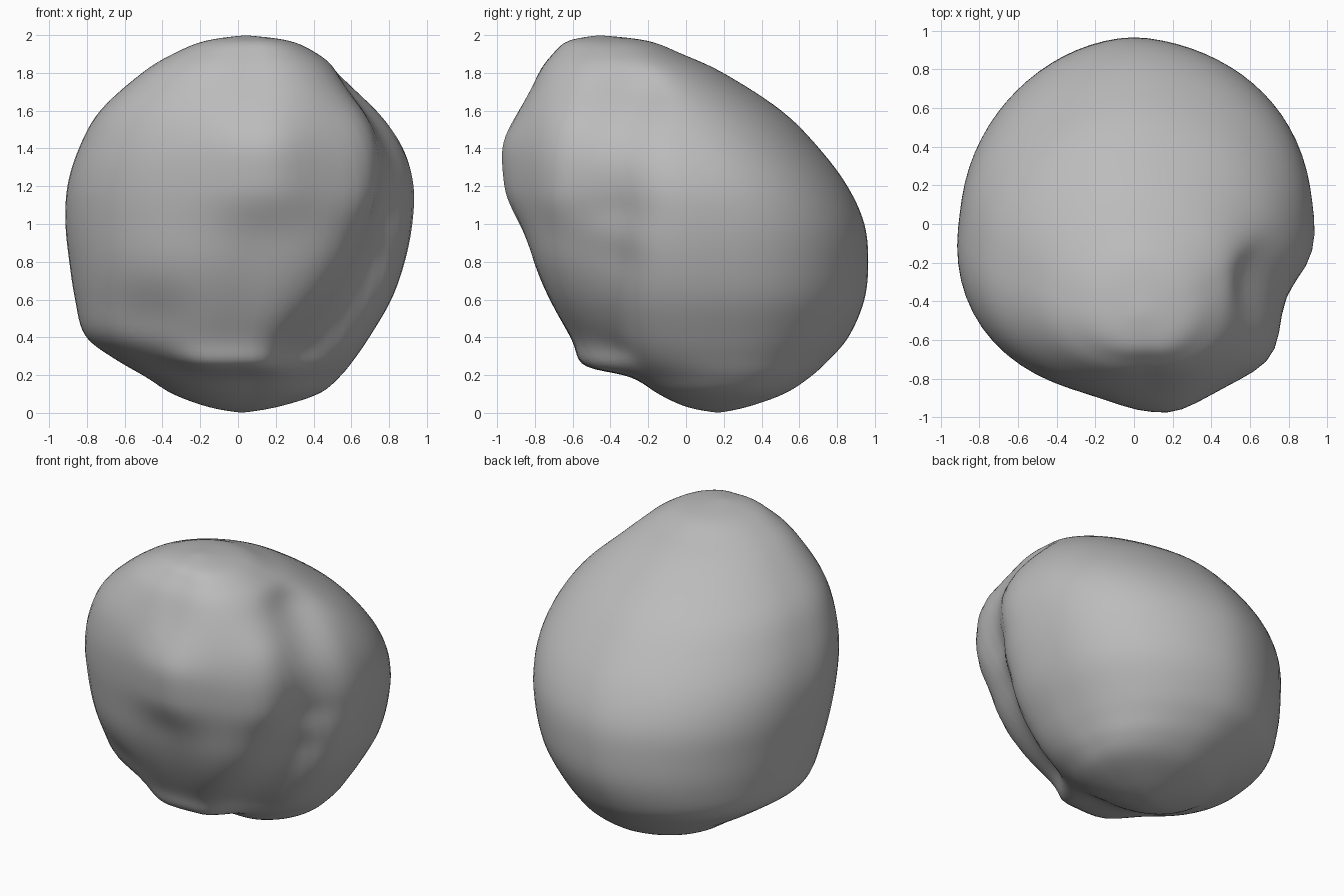
import bpy, bmesh
from math import sin, cos, pi, exp
from mathutils import Vector

cube = bpy.data.objects.get("Cube")
if cube:
    bpy.data.objects.remove(cube)

# Stone colour
stone = bpy.data.materials.new("stone_grey")
stone.use_nodes = True
grey = (0.5, 0.5, 0.5, 1)
stone.diffuse_color = grey
stone.node_tree.nodes["Principled BSDF"].inputs["Base Color"].default_value = grey

# Body levels: height, right edge, left edge, front edge, back edge
LEVELS = [
    (0, 0.02, 0.02, 0.17, 0.17), (0.03, -0.15, 0.2, 0.01, 0.32),
    (0.1, -0.34, 0.42, -0.14, 0.52), (0.19, -0.48, 0.53, -0.27, 0.66),
    (0.29, -0.65, 0.61, -0.46, 0.77), (0.41, -0.8, 0.69, -0.6, 0.87),
    (0.6, -0.85, 0.8, -0.71, 0.95), (0.8, -0.88, 0.87, -0.79, 0.97),
    (1, -0.9, 0.91, -0.83, 0.95), (1.2, -0.89, 0.92, -0.86, 0.86),
    (1.4, -0.83, 0.87, -0.87, 0.71), (1.6, -0.72, 0.75, -0.84, 0.51),
    (1.8, -0.5, 0.56, -0.77, 0.2), (1.9, -0.34, 0.42, -0.7, -0.02),
    (1.97, -0.17, 0.27, -0.62, -0.2), (2, 0.04, 0.04, -0.46, -0.46),
]

# Dents and swellings: start, end, push, reach
SHAPES = [
    # front swelling
    ((0.12, -0.92, 1.2), (0.12, -0.92, 1.38), (0.01, -0.11, 0), 0.23),
    # side groove, upper and lower runs
    ((0.66, -0.32, 1.68), (0.82, -0.42, 1.1), (-0.1, 0.06, 0), 0.18),
    ((0.74, -0.47, 0.8), (0.42, -0.46, 0.38), (-0.08, 0.11, 0), 0.19),
    # front corner beside the groove
    ((0.66, -0.64, 1.5), (0.66, -0.66, 1.15), (0.03, -0.02, 0), 0.15),
    # lip under the front, and the hollow beside it
    ((-0.2, -0.45, 0.28), (0.12, -0.45, 0.28), (0, -0.09, -0.03), 0.13),
    ((-0.5, -0.6, 0.46), (-0.45, -0.6, 0.5), (0.01, 0.05, 0), 0.18),
]
STEPS, SIDES = 6, 72


def spline(a, b, c, d, t):
    return (2 * b + (c - a) * t + (2 * a - 5 * b + 4 * c - d) * t * t
            + (3 * b - a - 3 * c + d) * t ** 3) / 2


def level_at(i, t):
    rows = [LEVELS[min(max(i + k, 0), len(LEVELS) - 1)] for k in (-1, 0, 1, 2)]
    return [spline(*vals, t) for vals in zip(*rows)]


def distance(p, start, end):
    a, b = Vector(start), Vector(end)
    t = (p - a).dot(b - a) / (b - a).length_squared
    return (p - a.lerp(b, min(max(t, 0), 1))).length


def ring_point(level, angle):
    z, x0, x1, y0, y1 = level
    c, s = cos(angle), sin(angle)
    wide, deep = (x1 - x0) / 2, (y1 - y0) / 2
    mx, my = (x0 + x1) / 2, (y0 + y1) / 2
    # Boxier front, slightly tapered back
    box = 1 + (0.2 if s < 0 else -0.06) * abs(c * s)
    x = mx + wide * c * box
    if s < 0:
        x += 0.08 * wide * s ** 4
    y = my + deep * s * box + 0.1 * deep * max(c, 0) ** 2
    p = Vector((x, y, z))
    shift = Vector()
    for start, end, push, reach in SHAPES:
        shift += Vector(push) * exp(-(distance(p, start, end) / reach) ** 2)
    return p + shift


# Loft the body
bm = bmesh.new()
rings = []
for i in range(len(LEVELS) - 1):
    for k in range(STEPS):
        if i or k:
            level = level_at(i, k / STEPS)
            rings.append([bm.verts.new(ring_point(level, 2 * pi * j / SIDES))
                          for j in range(SIDES)])
for low, high in zip(rings, rings[1:]):
    for j in range(SIDES):
        n = (j + 1) % SIDES
        bm.faces.new((low[j], low[n], high[n], high[j]))
for row, ring, order in ((LEVELS[0], rings[0], -1), (LEVELS[-1], rings[-1], 1)):
    pole = bm.verts.new((row[1], row[3], row[0]))
    for j in range(SIDES):
        tri = (ring[j], ring[(j + 1) % SIDES], pole)
        bm.faces.new(tri[::order])
for _ in range(3):
    bmesh.ops.smooth_vert(bm, verts=bm.verts, factor=0.5,
                          use_axis_x=True, use_axis_y=True, use_axis_z=True)
bmesh.ops.recalc_face_normals(bm, faces=bm.faces)
for f in bm.faces:
    f.smooth = True

mesh = bpy.data.meshes.new("boulder")
bm.to_mesh(mesh)
bm.free()
mesh.materials.append(stone)
boulder = bpy.data.objects.new("boulder", mesh)
bpy.context.collection.objects.link(boulder)
